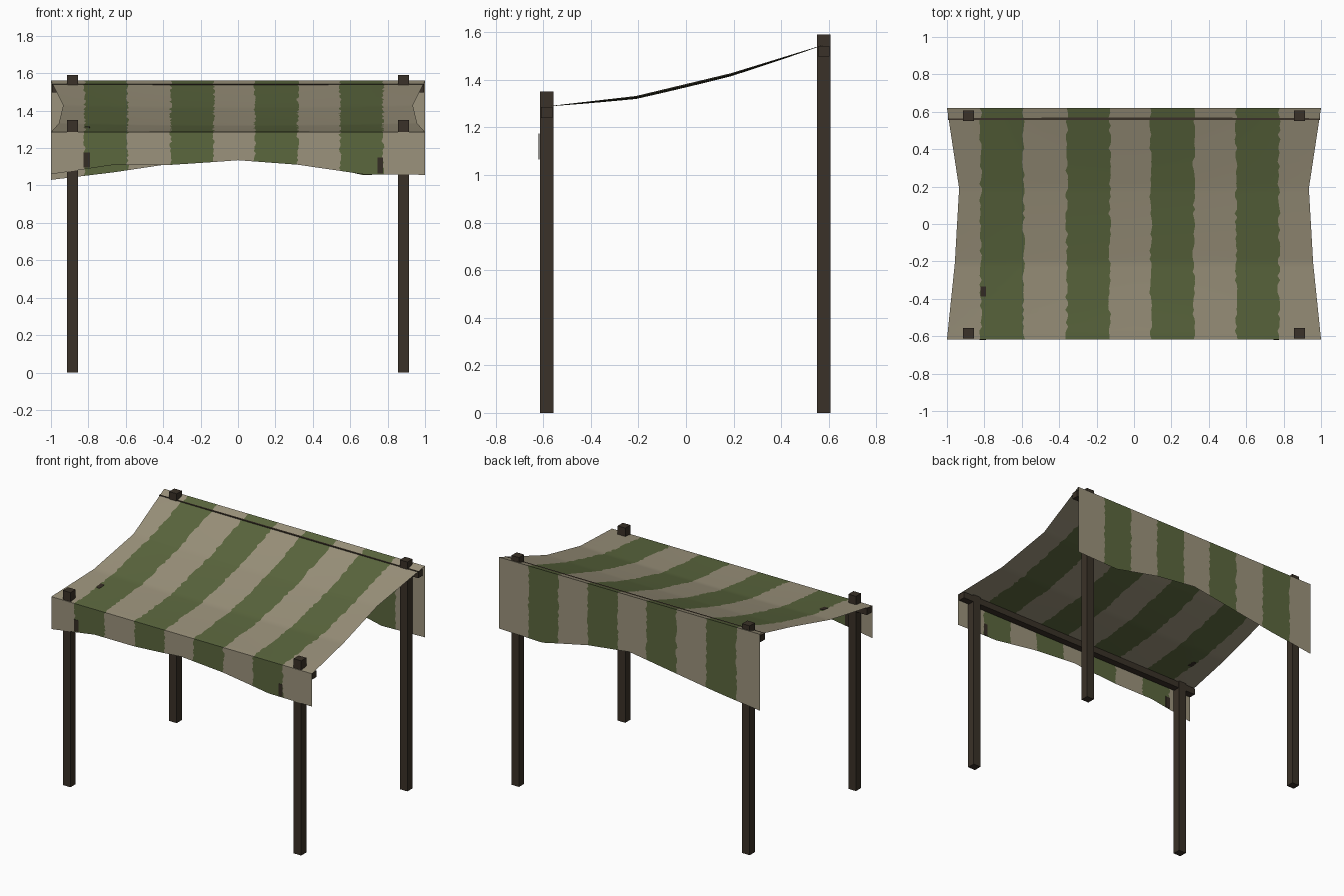
import bpy, bmesh, random
from mathutils import Vector

if "Cube" in bpy.data.objects:
    bpy.data.objects.remove(bpy.data.objects["Cube"])

random.seed(4)


def material(name, rgb):
    m = bpy.data.materials.new(name)
    m.diffuse_color = (*rgb, 1)
    m.use_nodes = True
    m.node_tree.nodes["Principled BSDF"].inputs["Base Color"].default_value = m.diffuse_color
    return m


TAN = material("tan cloth", (0.33, 0.29, 0.20))
GREEN = material("green cloth", (0.105, 0.135, 0.048))
WOOD = material("dark wood", (0.042, 0.031, 0.021))
STAIN = material("brown stain", (0.036, 0.026, 0.018))


def box(name, lo, hi, mat):
    lo, hi = Vector(lo), Vector(hi)
    bm = bmesh.new()
    bmesh.ops.create_cube(bm, size=1)
    for v in bm.verts:
        v.co = (lo + hi) / 2 + v.co * (hi - lo)
    me = bpy.data.meshes.new(name)
    bm.to_mesh(me)
    bm.free()
    me.materials.append(mat)
    ob = bpy.data.objects.new(name, me)
    bpy.context.collection.objects.link(ob)
    return ob


def lerp(points, t):
    """Piecewise linear lookup in a list of (t, value)."""
    for (a, va), (b, vb) in zip(points, points[1:]):
        if t <= b:
            return va + (vb - va) * (t - a) / (b - a)
    return points[-1][1]


# Posts and crossbars
for side, y, top in (("front", -0.585, 1.35), ("back", 0.579, 1.59)):
    for label, x in (("left", -0.885), ("right", 0.885)):
        box(f"{side}_{label}_post", (x - 0.029, y - 0.028, 0),
            (x + 0.029, y + 0.028, top), WOOD)
    bar_top = top - (0.065 if side == "front" else 0.047)
    box(f"{side}_crossbar", (-0.995, y - 0.024, bar_top - 0.045),
        (0.995, y + 0.024, bar_top), WOOD)

# Canopy profiles: roof height and half width along y, valance hems along x
FRONT, BACK = -0.617, 0.62
ROOF = [(FRONT, 1.285), (-0.21, 1.332), (0.19, 1.428), (BACK, 1.56)]
EDGE = [(FRONT, 1.0), (-0.21, 0.958), (0.19, 0.935), (BACK, 1.0)]
FRONT_HEM = [(-1, 1.06), (-0.667, 1.11), (-0.333, 1.11), (0, 1.135),
             (0.333, 1.11), (0.667, 1.06), (1, 1.057)]
BACK_HEM = [(-1, 1.03), (-0.667, 1.07), (-0.333, 1.12), (0, 1.17),
            (0.333, 1.13), (0.667, 1.056), (1, 1.065)]
STRIPES = [(-0.82, -0.59), (-0.36, -0.13), (0.09, 0.32), (0.545, 0.775)]
edges = [e for s in STRIPES for e in s]
cols = sorted([-1, -0.667, 0, 0.667, 1] + edges)

# Rows run from the front hem, over the roof, to the back hem
rows = [("front", i / 14) for i in range(14)]
for (a, _), (b, _) in zip(ROOF, ROOF[1:]):
    rows += [("roof", a + (b - a) * i / 18) for i in range(18)]
rows += [("back", i / 22) for i in range(23)]


def cloth_point(part, t, x):
    if part == "roof":
        sag = 0.014 * (1 - x * x) * max(0, 1 - (t / 0.6) ** 2)
        wide = lerp(EDGE, t) if abs(x) == 1 else 1
        return (x * wide, t, lerp(ROOF, t) - sag)
    if part == "front":
        hem = lerp(FRONT_HEM, x)
        return (x, FRONT, hem + (ROOF[0][1] - hem) * t)
    hem = lerp(BACK_HEM, x)
    return (x, BACK, ROOF[-1][1] + (hem - ROOF[-1][1]) * t)


# Striped canopy with slightly ragged stripe edges
bm = bmesh.new()
grid = []
for part, t in rows:
    line = []
    for x in cols:
        wobble = random.uniform(-0.008, 0.008) if x in edges else 0
        line.append(bm.verts.new(cloth_point(part, t, x + wobble)))
    grid.append(line)
for r0, r1 in zip(grid, grid[1:]):
    for i in range(len(cols) - 1):
        f = bm.faces.new((r0[i], r0[i + 1], r1[i + 1], r1[i]))
        mid = (cols[i] + cols[i + 1]) / 2
        f.material_index = int(any(a < mid < b for a, b in STRIPES))
me = bpy.data.meshes.new("striped_canopy")
bm.to_mesh(me)
bm.free()
me.materials.append(TAN)
me.materials.append(GREEN)
canopy = bpy.data.objects.new("striped_canopy", me)
bpy.context.collection.objects.link(canopy)
bpy.context.view_layer.objects.active = canopy
canopy.select_set(True)
bpy.ops.object.shade_smooth_by_angle(angle=0.6)

# Small stains showing on both sides of the cloth
box("left_valance_stain", (-0.825, FRONT - 0.002, 1.095), (-0.79, FRONT + 0.002, 1.175), STAIN)
box("right_valance_stain", (0.745, FRONT - 0.002, 1.065), (0.775, FRONT + 0.002, 1.15), STAIN)
stain = box("roof_stain", (-0.015, -0.027, -0.002), (0.015, 0.027, 0.002), STAIN)
stain.location = (-0.805, -0.36, cloth_point("roof", -0.36, -0.805)[2])
stain.rotation_euler.x = 0.115
